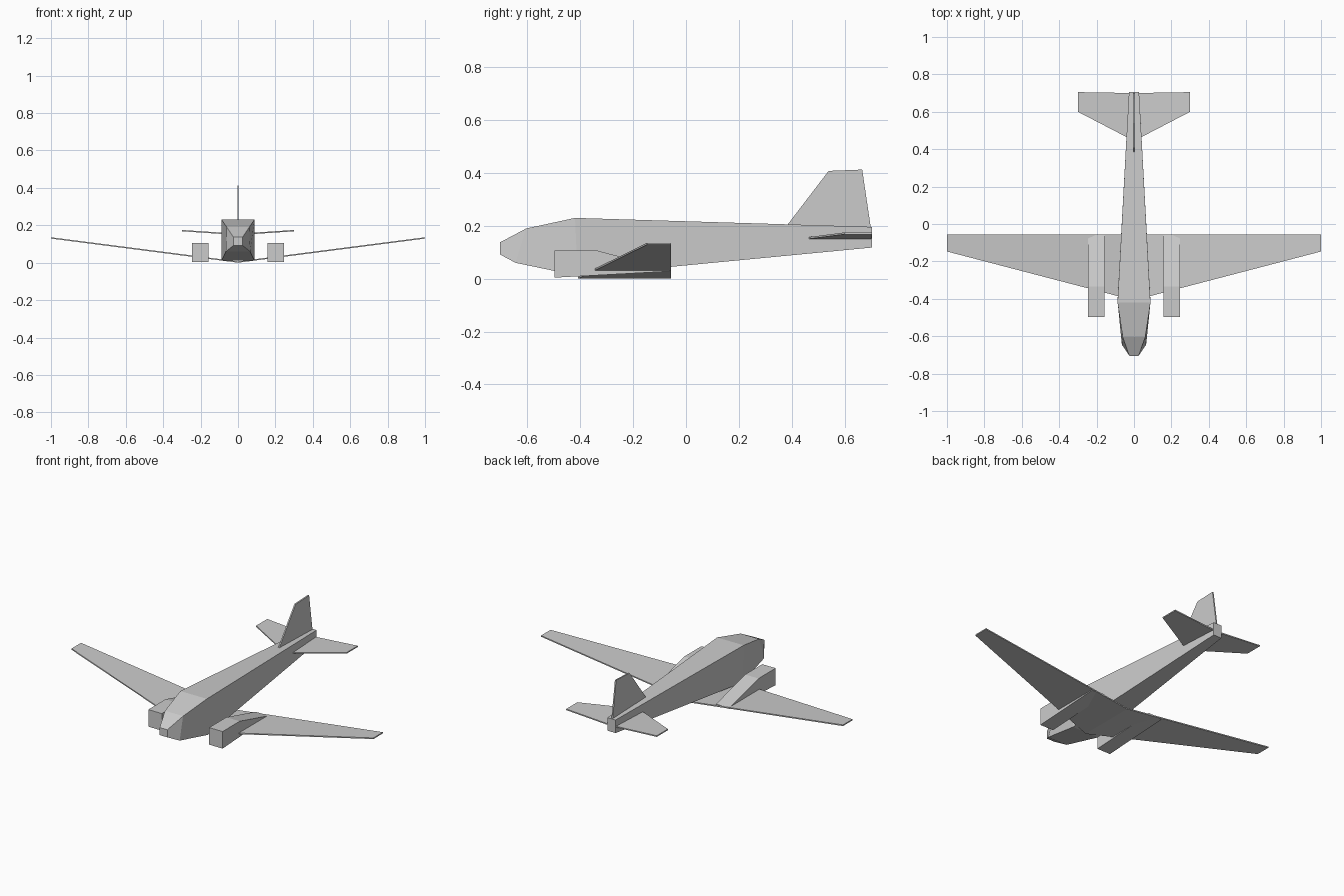
import bpy, bmesh

if "Cube" in bpy.data.objects:
    bpy.data.objects.remove(bpy.data.objects["Cube"])


def loft(name, sections):
    """Skin a row of matching cross-sections and cap both ends."""
    bm = bmesh.new()
    rings = [[bm.verts.new(p) for p in s] for s in sections]
    n = len(rings[0])
    for a, b in zip(rings, rings[1:]):
        for i in range(n):
            j = (i + 1) % n
            bm.faces.new((a[i], a[j], b[j], b[i]))
    bm.faces.new(rings[0])
    bm.faces.new(rings[-1])
    bmesh.ops.recalc_face_normals(bm, faces=bm.faces)
    mesh = bpy.data.meshes.new(name)
    bm.to_mesh(mesh)
    bm.free()
    obj = bpy.data.objects.new(name, mesh)
    bpy.context.collection.objects.link(obj)
    return obj


def panel(name, span, root, tip, thick):
    """Thin two-sided surface; root and tip are (y_front, y_back, z)."""
    secs = []
    for x, (y0, y1, z) in ((-span, tip), (0, root), (span, tip)):
        secs.append([(x, y0, z), (x, y1, z), (x, y1, z + thick), (x, y0, z + thick)])
    return loft(name, secs)


# Fuselage: (half width bottom, y bottom, z bottom, half width top, y top, z top)
stations = [
    (0.025, -0.705, 0.092, 0.025, -0.705, 0.137),
    (0.065, -0.645, 0.060, 0.060, -0.605, 0.190),
    (0.088, -0.410, 0.011, 0.088, -0.420, 0.230),
    (0.027, 0.705, 0.118, 0.027, 0.705, 0.196),
]
loft("fuselage", [[(-wb, yb, zb), (wb, yb, zb), (wt, yt, zt), (-wt, yt, zt)]
                  for wb, yb, zb, wt, yt, zt in stations])

# Main wing and tailplane
panel("main_wing", 1.0, (-0.408, -0.057, 0.0), (-0.147, -0.057, 0.129), 0.007)
panel("tailplane", 0.3, (0.444, 0.700, 0.148), (0.600, 0.705, 0.168), 0.007)

# Tail fin, its foot sunk into the fuselage
fin = [(0.358, 0.17), (0.703, 0.17), (0.667, 0.413), (0.540, 0.408)]
loft("tail_fin", [[(x, y, z) for y, z in fin] for x in (-0.004, 0.004)])

# Engine nacelles, wedge-shaped towards the trailing edge
nacelle = [(-0.497, 0.004), (-0.060, 0.028), (-0.060, 0.034), (-0.335, 0.106), (-0.497, 0.106)]
for side, s in (("left", -1), ("right", 1)):
    loft(side + "_nacelle", [[(s * x, y, z) for y, z in nacelle] for x in (0.157, 0.246)])
